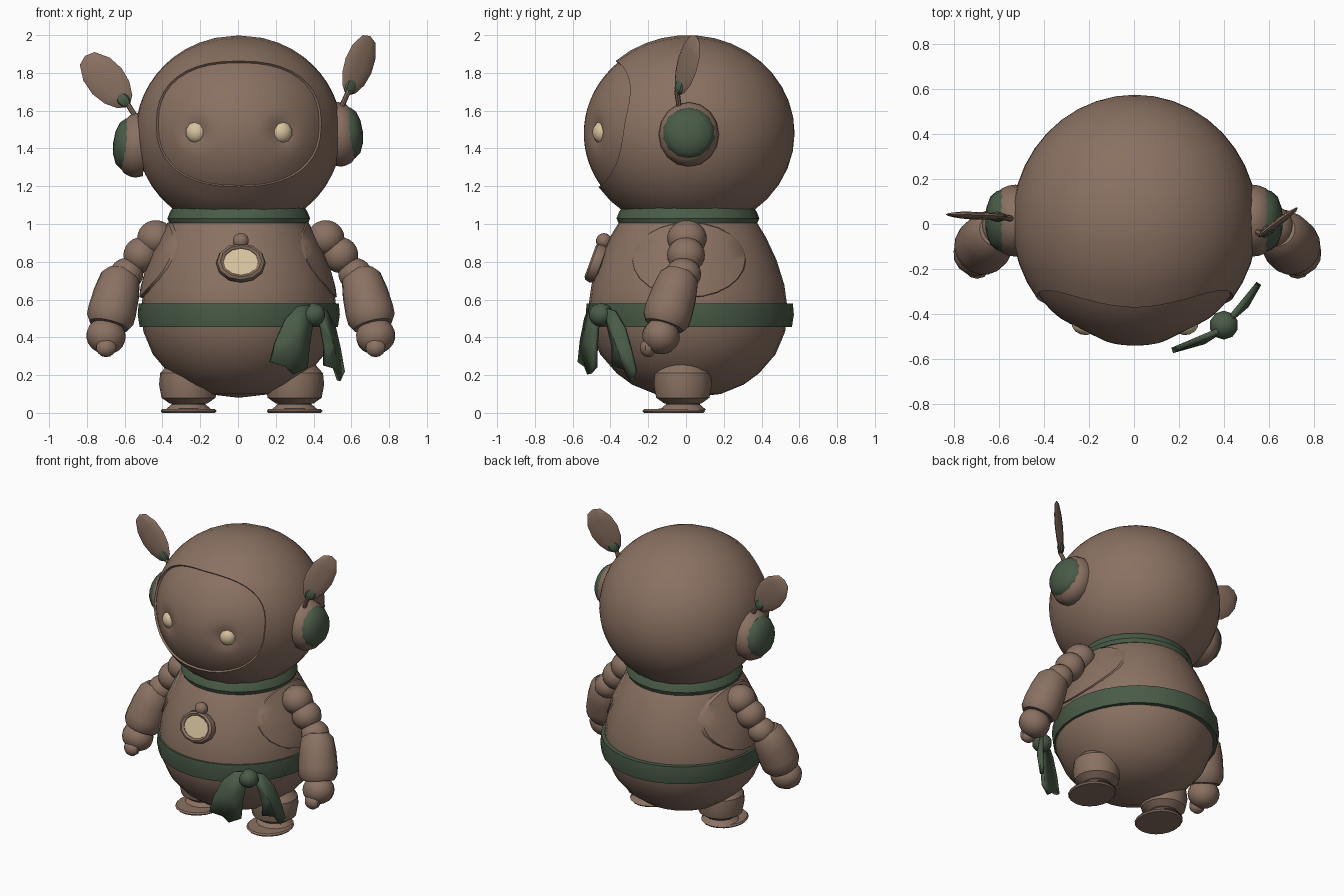
import bpy, bmesh, math
from mathutils import Vector, Matrix

old = bpy.data.objects.get("Cube")
if old:
    bpy.data.objects.remove(old, do_unlink=True)


def material(name, rgb):
    m = bpy.data.materials.new(name)
    m.use_nodes = True
    m.diffuse_color = (*rgb, 1)
    b = m.node_tree.nodes["Principled BSDF"]
    b.inputs["Base Color"].default_value = (*rgb, 1)
    b.inputs["Roughness"].default_value = 0.9
    return m


BROWN = material("clay brown", (0.255, 0.165, 0.122))
GREEN = material("moss green", (0.067, 0.105, 0.063))
CREAM = material("pale cream", (0.68, 0.54, 0.34))


def finish(name, bm, mat, matrix=None, angle=35):
    if matrix:
        bm.transform(matrix)
    bmesh.ops.remove_doubles(bm, verts=bm.verts, dist=0.0005)
    bmesh.ops.recalc_face_normals(bm, faces=bm.faces)
    me = bpy.data.meshes.new(name)
    bm.to_mesh(me)
    bm.free()
    me.materials.append(mat)
    me.shade_smooth()
    me.set_sharp_from_angle(angle=math.radians(angle))
    ob = bpy.data.objects.new(name, me)
    bpy.context.collection.objects.link(ob)
    return ob


def grid(name, rings, mat, matrix=None):
    """Skin a list of closed rings of points."""
    bm = bmesh.new()
    vs = [[bm.verts.new(p) for p in ring] for ring in rings]
    n = len(rings[0])
    for a, b in zip(vs, vs[1:]):
        for i in range(n):
            j = (i + 1) % n
            bm.faces.new((a[i], a[j], b[j], b[i]))
    return finish(name, bm, mat, matrix)


def circle(n):
    return [(math.cos(2 * math.pi * i / n), math.sin(2 * math.pi * i / n)) for i in range(n)]


def lathe(name, profile, mat, matrix=None, n=24, sy=1):
    rings = [[(r * c, r * s * sy, z) for c, s in circle(n)] for r, z in profile]
    return grid(name, rings, mat, matrix)


def aim(p, q, across=(0, 1, 0)):
    """Frame at p whose z points to q and whose y is near 'across'."""
    z = (Vector(q) - Vector(p)).normalized()
    x = Vector(across).cross(z).normalized()
    y = z.cross(x)
    return Matrix.Translation(p) @ Matrix((x, y, z)).transposed().to_4x4()


def ball(name, loc, radii, mat, frame=None, u=18, v=12):
    bm = bmesh.new()
    bmesh.ops.create_uvsphere(bm, u_segments=u, v_segments=v, radius=1)
    m = (frame or Matrix()) @ Matrix.Translation(loc) @ Matrix.Diagonal((*radii, 1))
    return finish(name, bm, mat, m)


# Head: hood around a rounded face opening, and a face set slightly back
HC, HR = Vector((0.004, 0.01, 1.48)), Vector((0.547, 0.565, 0.52))
N = 40


def on_head(d, scale=1):
    d = d.normalized()
    return Vector([HC[k] + HR[k] * d[k] * scale for k in range(3)])


def power(v, e):
    return math.copysign(abs(v) ** e, v)


rim = []
for c, s in circle(N):
    x = 0.437 * power(c, 0.84) / HR.x
    z = (1.53 + 0.333 * power(s, 0.84) - HC.z) / HR.z
    rim.append(Vector((x, -math.sqrt(max(0.01, 1 - x * x - z * z)), z)))

back, front = Vector((0, 1, 0)), Vector((0, -1, 0.08)).normalized()
hood = [[on_head(d, 0.93) for d in rim]]
for k in range(15):
    hood.append([on_head(d.slerp(back, k / 14)) for d in rim])
grid("hood", hood, BROWN)

EYES = [Vector((-0.225, 0, 1.485)), Vector((0.235, 0, 1.485))]
face = []
for k in range(19):
    ring = []
    for d in rim:
        p = on_head(d.slerp(front, k / 18), 0.975)
        for e in EYES:
            p.y += 0.035 * math.exp(-((p.x - e.x) ** 2 + (p.z - e.z) ** 2) / 0.004)
        ring.append(p)
    face.append(ring)
grid("face", face, BROWN)
for side, e in zip(("right", "left"), EYES):
    f = aim((e.x, -0.453, e.z), (e.x * 1.15, -0.553, e.z), (0, 0, 1))
    ball(side + "_eye", (0, 0, 0), (0.056, 0.058, 0.04), CREAM, f, 10, 6)

# Ears: rounded pad with a green dome, the right one a little lower
for side, sx, z in (("left", 1, 1.47), ("right", -1, 1.412)):
    f = aim((sx * 0.487, 0.015, z), (sx * 0.6, 0.015, z + 0.012))
    lathe(side + "_ear_pad", [(0.16, 0), (0.172, 0.04), (0.168, 0.07), (0.155, 0.1), (0.135, 0.118), (0, 0.12)],
          BROWN, f, 16, 0.93)
    lathe(side + "_ear_dome", [(0.14, 0.1), (0.134, 0.122), (0.11, 0.15), (0.06, 0.169), (0, 0.175)], GREEN, f, 14)

# Leaf antennae: stem, flat leaf, green bud
LEAVES = (("left", (0.53, -0.03, 1.58), (0.575, -0.045, 1.68), (0.7, 0.055, 1.995), (0.55, -0.8, 0), 0.092),
          ("right", (-0.53, 0.02, 1.55), (-0.575, 0.03, 1.62), (-0.81, 0.043, 1.89), (0, 1, 0), 0.103))
for side, root, base, tip, flat, half in LEAVES:
    reach = (Vector(base) - Vector(root)).length
    lathe(side + "_stem", [(0, 0), (0.014, 0), (0.014, reach + 0.03), (0, reach + 0.03)], BROWN, aim(root, base), 8)
    f, length = aim(base, tip, flat), (Vector(tip) - Vector(base)).length
    shape = [(0, 0), (0.5, 0.1), (0.85, 0.28), (1, 0.5), (0.9, 0.74), (0.5, 0.95), (0, 1)]
    lathe(side + "_leaf", [(half * r, length * t) for r, t in shape], BROWN, f, 10, 0.17)
    ball(side + "_bud", (0, 0, 0.05), (0.038, 0.024, 0.042), GREEN, f, 8, 6)

# Body
BODY = [(0, 0.08), (0.17, 0.1), (0.29, 0.15), (0.37, 0.21), (0.455, 0.31), (0.505, 0.43), (0.518, 0.55),
        (0.5, 0.68), (0.46, 0.81), (0.405, 0.93), (0.345, 1.03), (0.3, 1.08)]
CENTRE = Matrix.Translation((0.004, 0.01, 0))
lathe("body", BODY, BROWN, CENTRE, 32, 1.02)


def body_radius(z):
    for (r0, z0), (r1, z1) in zip(BODY, BODY[1:]):
        if z <= z1:
            return r0 + (r1 - r0) * (z - z0) / (z1 - z0)
    return BODY[-1][0]


# Armhole patches following the body surface
for side, sx in (("left", 1), ("right", -1)):
    rings = []
    for t, lift in ((0, 0.014), (0.35, 0.014), (0.7, 0.014), (0.96, 0.014), (1, -0.015)):
        ring = []
        for c, s in circle(24):
            y, z = 0.31 * c * t, 0.81 + 0.205 * s * t
            ring.append((sx * (math.sqrt(max(0, body_radius(z) ** 2 - y * y)) + lift), y + 0.015, z))
        rings.append(ring)
    grid(side + "_armhole", rings, BROWN)

# Collar and belt
lathe("collar", [(0.32, 1.005), (0.368, 1.005), (0.378, 1.03), (0.364, 1.065), (0.35, 1.085), (0.3, 1.08)],
      GREEN, CENTRE, 28)
lathe("belt", [(0.48, 0.455), (0.525, 0.455), (0.535, 0.52), (0.53, 0.58), (0.48, 0.58)],
      GREEN, Matrix.Translation((0.004, 0.02, 0)), 28, 1.03)

# Belt knot and two hanging tails
ball("belt_knot", (0.4, -0.45, 0.52), (0.066, 0.066, 0.062), GREEN, u=10, v=7)
TAILS = (("inner", (0.4, -0.465), (-0.92, -0.39),
          [(0.0, 0.52), (0.03, 0.35), (0.04, 0.24), (0.12, 0.205), (0.16, 0.245), (0.25, 0.27),
           (0.22, 0.38), (0.16, 0.5), (0.09, 0.565), (0.03, 0.57)]),
         ("outer", (0.42, -0.43), (0.63, 0.77),
          [(0.0, 0.56), (0.07, 0.54), (0.14, 0.45), (0.18, 0.34), (0.215, 0.22), (0.18, 0.17),
           (0.14, 0.235), (0.06, 0.25), (0.06, 0.35), (0.03, 0.45)]))
for name, (x, y), (dx, dy), outline in TAILS:
    bm = bmesh.new()
    rim_v = [bm.verts.new((x + dx * u, y + dy * u, z)) for u, z in outline]
    hub = sum((v.co for v in rim_v), Vector()) / len(rim_v)
    mid = bm.verts.new(hub + Vector((0.012, -0.015, 0)))
    for a, b in zip(rim_v, rim_v[1:] + rim_v[:1]):
        bm.faces.new((a, b, mid))
    tail = finish(name + "_belt_tail", bm, GREEN, angle=15)
    mod = tail.modifiers.new("thickness", "SOLIDIFY")
    mod.thickness, mod.offset = 0.025, 0

# Chest badge: slim ring, wide cream disc, and a bead on top
f = Matrix.Translation((0.015, -0.475, 0.793)) @ Matrix.Rotation(math.radians(70), 4, "X")
tube = [(0.109 + 0.023 * c, 0.034 * s) for c, s in circle(8)]
lathe("badge_ring", tube + tube[:1], BROWN, f, 12, 0.82)
lathe("badge_disc", [(0.11, -0.02), (0.11, 0.02), (0, 0.024)], CREAM, f, 12, 0.86)
ball("badge_bead", (0.015, -0.435, 0.91), (0.045, 0.042, 0.042), BROWN, u=10, v=7)

# Arms and legs, each side with its own slight shift
for side, sx, shift, leg_x in (("left", 1, 0.018, 0.3), ("right", -1, -0.012, 0.262)):
    def at(x, y, z):
        return (sx * (x + shift), y, z)

    ball(side + "_shoulder", at(0.447, 0.005, 0.925), (0.1, 0.105, 0.095), BROWN)
    ball(side + "_upper_arm", at(0.525, 0.0, 0.835), (0.095, 0.1, 0.095), BROWN)
    ball(side + "_elbow", at(0.602, -0.015, 0.735), (0.09, 0.095, 0.085), BROWN)
    f = aim(at(0.625, -0.025, 0.755), at(0.705, -0.125, 0.43))
    lathe(side + "_forearm", [(0, 0), (0.075, 0.005), (0.105, 0.04), (0.121, 0.13), (0.128, 0.23),
                              (0.126, 0.28), (0.105, 0.315), (0, 0.32)], BROWN, f, 18)
    ball(side + "_hand", (0, 0, 0.375), (0.106, 0.1, 0.095), BROWN, f, 14, 10)
    ball(side + "_thumb", at(0.71, -0.2, 0.345), (0.055, 0.045, 0.05), BROWN, u=10, v=7)

    leg = Matrix.Translation((sx * leg_x, -0.017, 0))
    lathe(side + "_leg", [(0, 0.05), (0.1, 0.05), (0.143, 0.08), (0.156, 0.15), (0.15, 0.21), (0.11, 0.255),
                          (0, 0.27)], BROWN, leg, 18)
    lathe(side + "_ankle", [(0.125, 0.015), (0.09, 0.045), (0.09, 0.07)], BROWN, leg, 16)
    sole = Matrix.Translation((sx * leg_x, -0.065, 0))
    lathe(side + "_sole", [(0, 0), (0.14, 0), (0.148, 0.01), (0.14, 0.02), (0, 0.024)], BROWN, sole, 20, 1.12)
